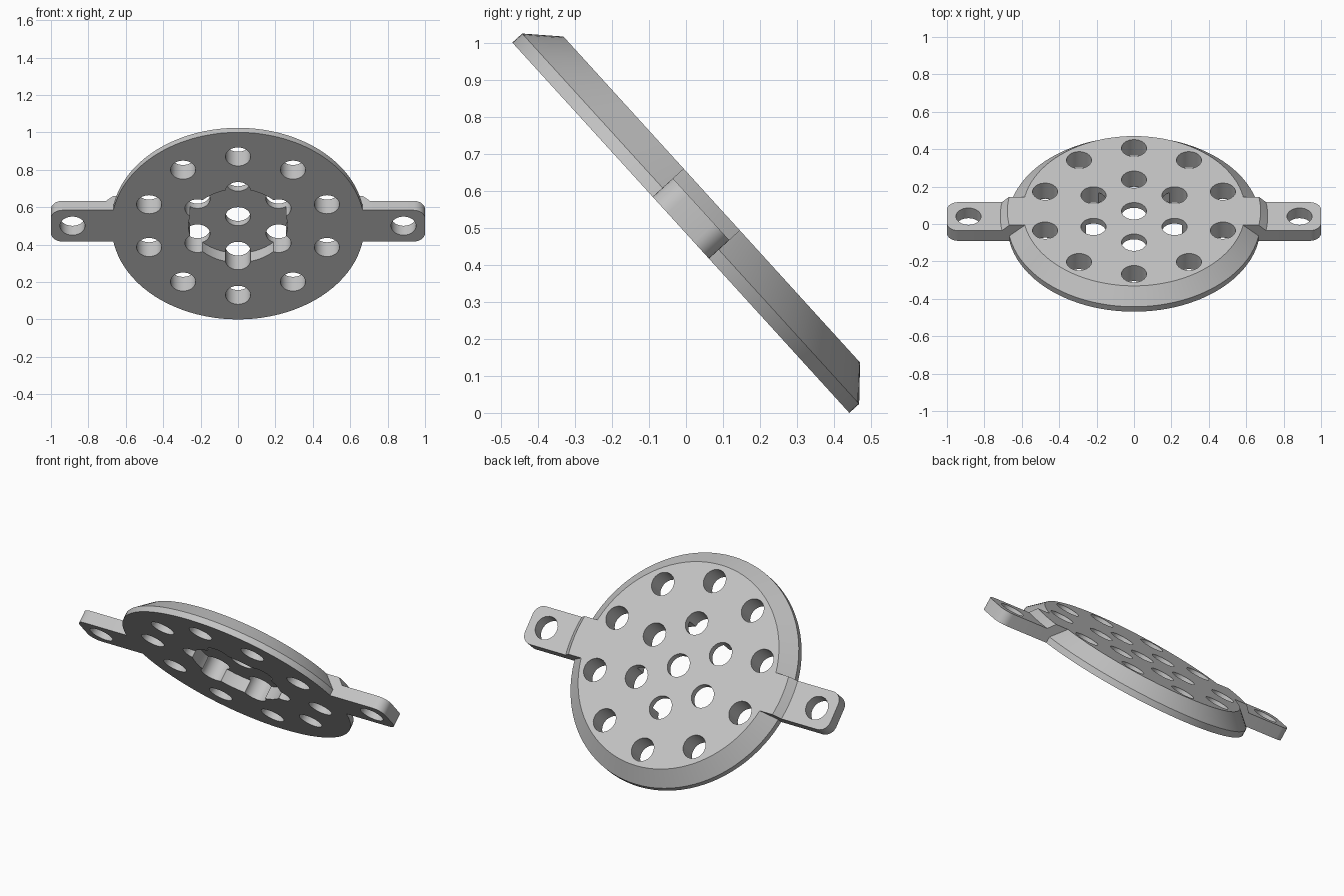
import bpy, bmesh, math
from mathutils import Vector

if "Cube" in bpy.data.objects:
    bpy.data.objects.remove(bpy.data.objects["Cube"])

RADIUS, THICK, ARM_THICK, ARM_HALF = 0.676, 0.113, 0.074, 0.113
HOLE = 0.067

grey = bpy.data.materials.new("light_grey")
grey.use_nodes = True
grey.diffuse_color = (0.55, 0.55, 0.55, 1)
grey.node_tree.nodes["Principled BSDF"].inputs["Base Color"].default_value = (0.55, 0.55, 0.55, 1)


def finish(name, bm):
    bmesh.ops.recalc_face_normals(bm, faces=bm.faces)
    mesh = bpy.data.meshes.new(name)
    bm.to_mesh(mesh)
    bm.free()
    mesh.materials.append(grey)
    obj = bpy.data.objects.new(name, mesh)
    bpy.context.collection.objects.link(obj)
    return obj


def turned(name, profile, segments=96, centre=(0, 0)):
    """Solid of revolution from (radius, height) pairs, capped at both ends."""
    bm = bmesh.new()
    rings = []
    for r, h in profile:
        angles = [math.tau * i / segments for i in range(segments)]
        rings.append([bm.verts.new((centre[0] + r * math.cos(a),
                                    centre[1] + r * math.sin(a), h)) for a in angles])
    for low, high in zip(rings, rings[1:]):
        for i in range(segments):
            j = (i + 1) % segments
            bm.faces.new((low[i], low[j], high[j], high[i]))
    bm.faces.new(rings[0])
    bm.faces.new(rings[-1])
    return finish(name, bm)


def bar(name, half_x, half_y, low, high, corner=0):
    """Box with optionally rounded upright corners."""
    bm = bmesh.new()
    bmesh.ops.create_cube(bm, size=1)
    for v in bm.verts:
        v.co = Vector((v.co.x * 2 * half_x, v.co.y * 2 * half_y,
                       low if v.co.z < 0 else high))
    if corner:
        upright = [e for e in bm.edges
                   if abs(e.verts[0].co.z - e.verts[1].co.z) > 0.01]
        bmesh.ops.bevel(bm, geom=upright, offset=corner, segments=8,
                        profile=0.5, affect='EDGES')
    return finish(name, bm)


def combine(target, tool, operation):
    mod = target.modifiers.new("cut", 'BOOLEAN')
    mod.operation, mod.solver, mod.object = operation, 'EXACT', tool
    bpy.context.view_layer.objects.active = target
    bpy.ops.object.modifier_apply(modifier=mod.name)
    bpy.data.objects.remove(tool)


# Disc with a chamfered upper rim
plate = turned("perforated_plate", [(RADIUS, 0), (RADIUS, 0.036), (0.595, THICK)])

# Raised strip that ramps down onto the arms
ramp = turned("ramp", [(0.715, 0), (0.715, ARM_THICK), (0.677, THICK)])
combine(ramp, bar("strip", 0.9, ARM_HALF, -0.1, 0.3), 'INTERSECT')
combine(plate, ramp, 'UNION')

# Mounting arms on both sides
combine(plate, bar("arms", 1.0, ARM_HALF, 0, ARM_THICK, 0.06), 'UNION')

# Round recess in the underside
combine(plate, turned("recess", [(0.265, -0.1), (0.265, 0.075)]), 'DIFFERENCE')

# Holes: centre, inner ring, outer ring and one per arm
spots = [(0, 0), (0.885, 0), (-0.885, 0)]
for count, ring in ((6, 0.25), (10, 0.5)):
    for i in range(count):
        a = math.pi / 2 + math.tau * i / count
        spots.append((ring * math.cos(a), ring * math.sin(a)))
for spot in spots:
    combine(plate, turned("hole", [(HOLE, -0.1), (HOLE, 0.3)], 32, spot), 'DIFFERENCE')

# Smooth the curved walls and tilt the plate
bpy.ops.object.select_all(action='DESELECT')
plate.select_set(True)
bpy.context.view_layer.objects.active = plate
bpy.ops.object.shade_smooth_by_angle(angle=math.radians(25))
plate.rotation_euler = (math.radians(-47.7), 0, 0)
plate.location = (0, -0.014, 0.5)
